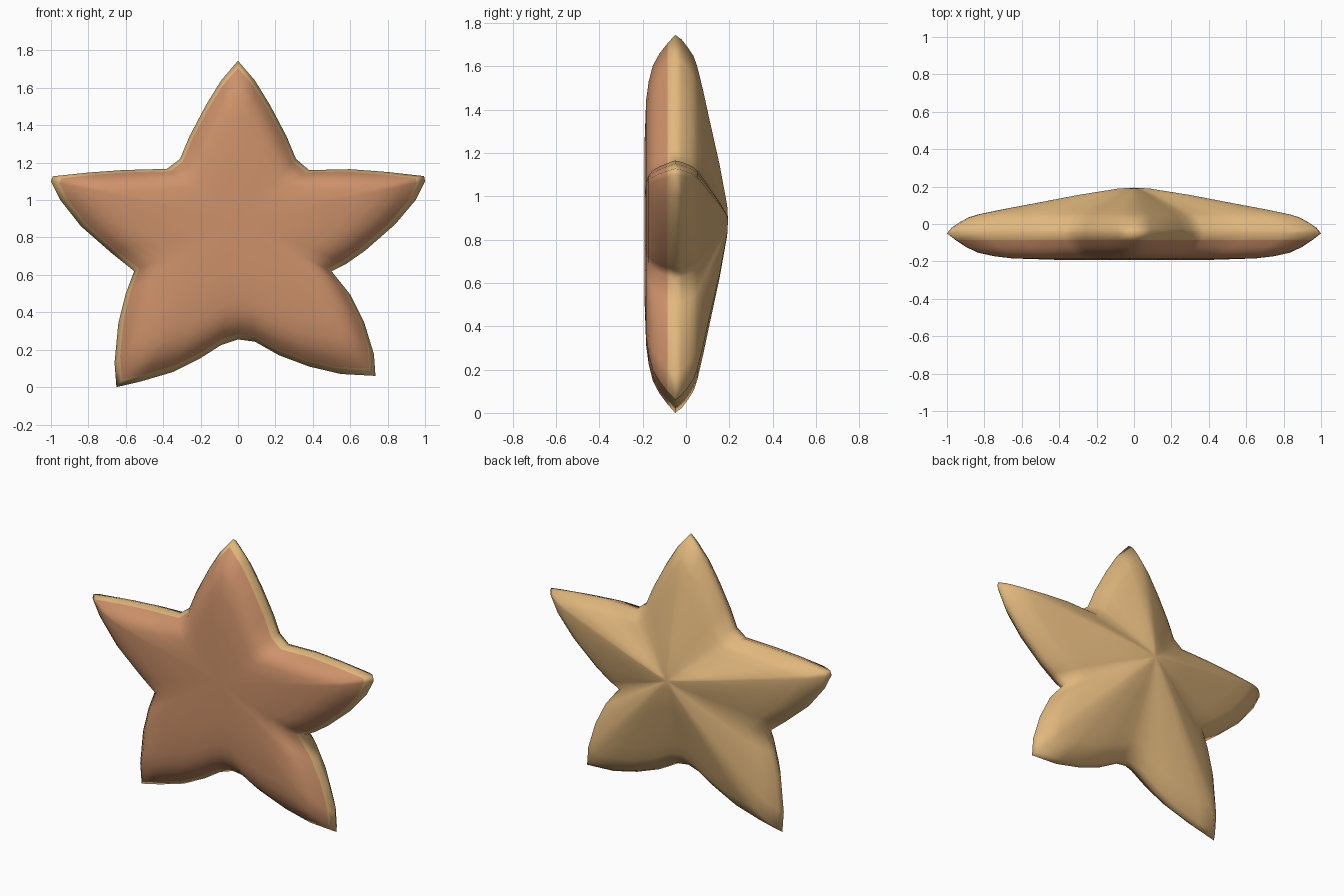
import bpy, bmesh

if "Cube" in bpy.data.objects:
    bpy.data.objects.remove(bpy.data.objects["Cube"])

CX, CZ = 0.0, 0.89            # hub of the star in the xz plane

# Star outline, clockwise from the top tip (x, z)
OUTLINE = [
    (0, 1.745), (.09, 1.64), (.17, 1.51), (.26, 1.34), (.31, 1.22), (.38, 1.16),
    (.60, 1.165), (.80, 1.15), (.995, 1.128), (1.0, 1.10), (.95, 1.0), (.84, .87),
    (.68, .73), (.58, .66), (.50, .62), (.60, .495), (.675, .345), (.727, .175),
    (.735, .06), (.55, .07), (.38, .11), (.22, .17), (.09, .243), (0, .255),
    (-.09, .225), (-.20, .155), (-.35, .08), (-.52, .03), (-.65, 0), (-.66, .13),
    (-.64, .34), (-.60, .50), (-.555, .62), (-.68, .72), (-.84, .86), (-.95, 1.0),
    (-1.0, 1.10), (-.99, 1.127), (-.80, 1.147), (-.62, 1.16), (-.38, 1.167),
    (-.31, 1.22), (-.26, 1.34), (-.17, 1.51), (-.09, 1.64)]

# Thickness profile from front to back: (scale of outline, y)
PROFILE = [(.40, -.192), (.65, -.184), (.75, -.172), (.835, -.153), (.90, -.122),
           (.955, -.085), (1.0, -.05), (.975, -.02), (.93, .01), (.885, .035),
           (.83, .052), (.70, .079), (.55, .107), (.30, .155), (.08, .19)]
COLOUR_SPLIT = -.085          # front colour lies ahead of this y


def material(name, rgb):
    m = bpy.data.materials.new(name)
    m.diffuse_color = (*rgb, 1)
    m.use_nodes = True
    m.node_tree.nodes["Principled BSDF"].inputs["Base Color"].default_value = m.diffuse_color
    return m


# Loft scaled copies of the outline, closing at a front and a back centre point
bm = bmesh.new()
rings = [[bm.verts.new((CX + (x - CX) * s, y, CZ + (z - CZ) * s)) for x, z in OUTLINE]
         for s, y in PROFILE]
n = len(OUTLINE)
for a, b in zip(rings, rings[1:]):
    for i in range(n):
        j = (i + 1) % n
        bm.faces.new((a[i], a[j], b[j], b[i]))
for ring, y in ((rings[0], -.192), (rings[-1], .194)):
    hub = bm.verts.new((CX, y, CZ))
    for i in range(n):
        bm.faces.new((ring[i], ring[(i + 1) % n], hub))
bmesh.ops.recalc_face_normals(bm, faces=bm.faces)

# Orange front, tan rim and back
for f in bm.faces:
    f.smooth = True
    f.material_index = 0 if f.calc_center_median().y < COLOUR_SPLIT else 1

mesh = bpy.data.meshes.new("star_body")
bm.to_mesh(mesh)
bm.free()
mesh.materials.append(material("clay orange", (.61, .285, .145)))
mesh.materials.append(material("sandy tan", (.75, .475, .205)))
star = bpy.data.objects.new("star_body", mesh)
bpy.context.collection.objects.link(star)
